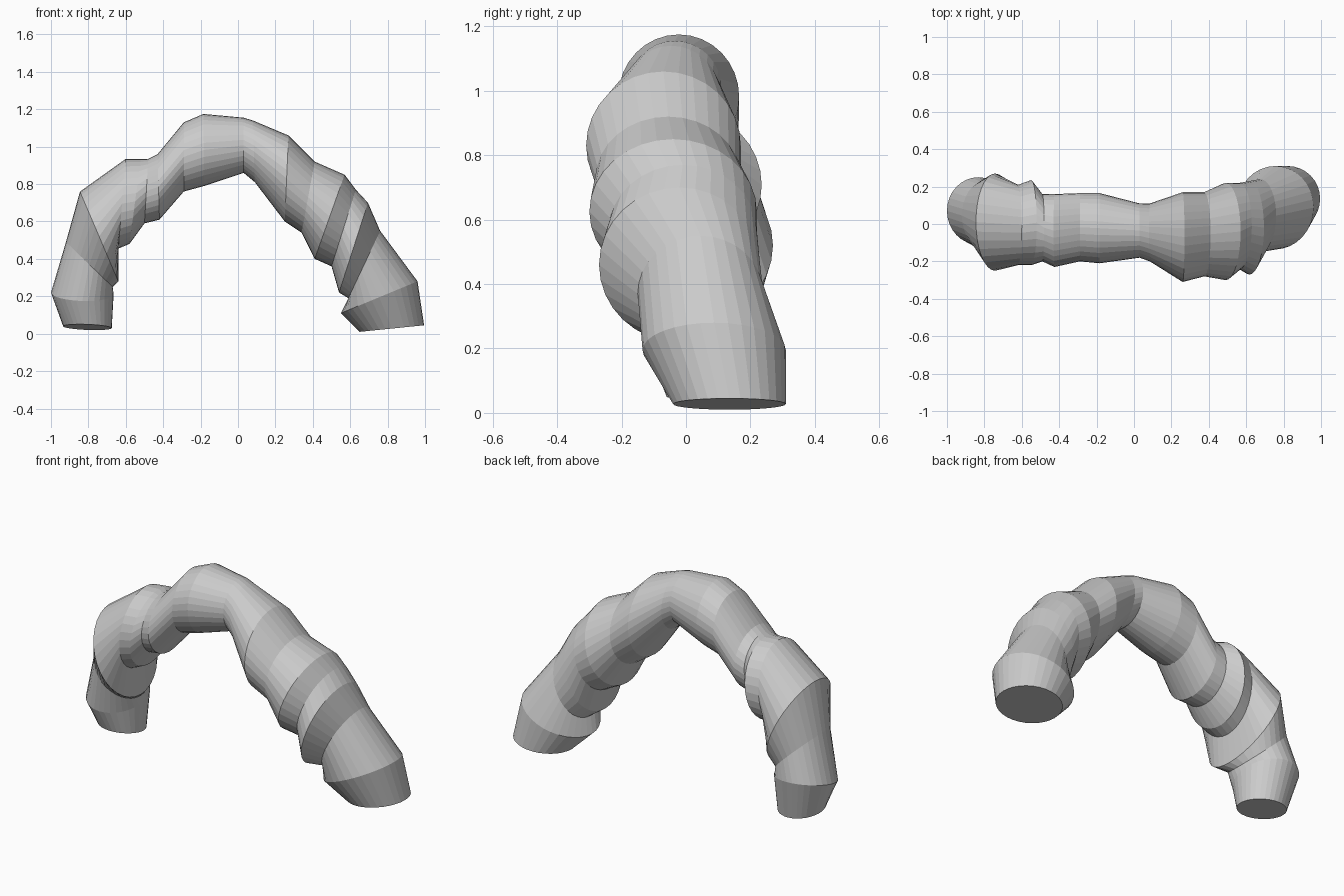
import bpy, bmesh
from math import sin, cos, tau
from mathutils import Vector

cube = bpy.data.objects.get("Cube")
if cube:
    bpy.data.objects.remove(cube)

SIDES = 32

# Cross-sections: outer x, z, inner x, z, front y, back y, rise towards the back
RINGS = [
    (-.935, .04, -.675, .03, -.06, .20, -.015),
    (-1.0, .22, -.665, .21, -.11, .25, .04),
    (-.92, .49, -.67, .25, -.14, .23, 0),
    (-.845, .76, -.64, .28, -.25, .27, 0),
    (-.6, .935, -.64, .455, -.22, .21, 0),
    (-.52, .935, -.58, .48, -.22, .235, 0),
    (-.48, .935, -.5, .59, -.2, .16, 0),
    (-.43, .96, -.42, .61, -.23, .16, 0),
    (-.29, 1.13, -.29, .76, -.2, .165, 0),
    (-.185, 1.175, -.18, .79, -.21, .165, 0),
    (.03, 1.155, .03, .86, -.18, .11, 0),
    (.08, 1.14, .09, .81, -.2, .11, 0),
    (.27, 1.06, .25, .6, -.31, .17, 0),
    (.41, .92, .34, .54, -.28, .17, 0),
    (.57, .85, .41, .4, -.3, .22, 0),
    (.63, .77, .5, .36, -.24, .22, 0),
    (.695, .7, .54, .22, -.27, .23, 0),
    (.76, .55, .59, .19, -.15, .24, 0),
    (.96, .28, .55, .11, -.135, .31, 0),
    (.995, .045, .65, .01, -.04, .31, 0),
]


def make_ring(bm, ox, oz, ix, iz, front, back, rise):
    outer, inner = Vector((ox, 0, oz)), Vector((ix, 0, iz))
    centre = (outer + inner) / 2 + Vector((0, (front + back) / 2, 0))
    up = (outer - inner) / 2
    side = Vector((0, (back - front) / 2, rise))
    return [bm.verts.new(centre + up * cos(a) + side * sin(a))
            for a in (tau * i / SIDES for i in range(SIDES))]


# Bent tube: bridged rings with a flat cap at each end
bm = bmesh.new()
rings = [make_ring(bm, *r) for r in RINGS]
for a, b in zip(rings, rings[1:]):
    for i in range(SIDES):
        j = (i + 1) % SIDES
        bm.faces.new((a[i], a[j], b[j], b[i]))
bm.faces.new(rings[0])
bm.faces.new(rings[-1])
bmesh.ops.recalc_face_normals(bm, faces=bm.faces)
mesh = bpy.data.meshes.new("bent_tube")
bm.to_mesh(mesh)
bm.free()

# Plain grey
grey = bpy.data.materials.new("light_grey")
grey.use_nodes = True
colour = (.6, .6, .6, 1)
grey.diffuse_color = colour
grey.node_tree.nodes["Principled BSDF"].inputs["Base Color"].default_value = colour
mesh.materials.append(grey)

tube = bpy.data.objects.new("bent_tube", mesh)
bpy.context.collection.objects.link(tube)
